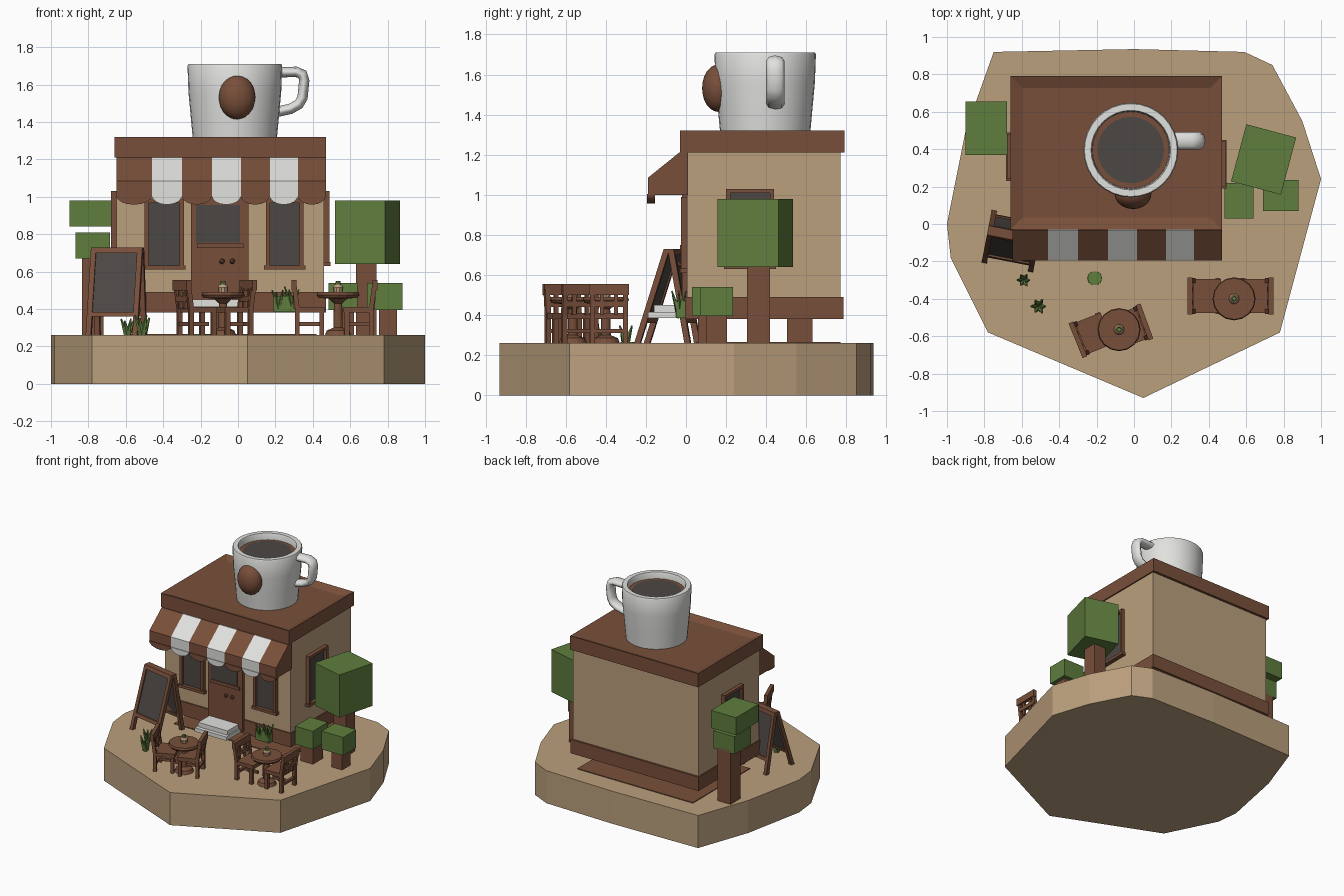
import bpy, bmesh, math
from mathutils import Matrix, Vector

if "Cube" in bpy.data.objects:
    bpy.data.objects.remove(bpy.data.objects["Cube"])


def mat(name, r, g, b):
    m = bpy.data.materials.new(name)
    m.diffuse_color = (r, g, b, 1)
    m.use_nodes = True
    m.node_tree.nodes["Principled BSDF"].inputs["Base Color"].default_value = m.diffuse_color
    return m


BEIGE = mat("sand_beige", 0.50, 0.35, 0.205)
BROWN = mat("wood_brown", 0.19, 0.078, 0.042)
GREEN = mat("leaf_green", 0.115, 0.205, 0.048)
DARK = mat("dark_grey", 0.072, 0.063, 0.056)
WHITE = mat("off_white", 0.75, 0.75, 0.73)


def finish(name, bm, mats, loc=(0, 0, 0), rot=0, smooth=False):
    bmesh.ops.recalc_face_normals(bm, faces=bm.faces)
    me = bpy.data.meshes.new(name)
    bm.to_mesh(me)
    bm.free()
    for m in mats:
        me.materials.append(m)
    ob = bpy.data.objects.new(name, me)
    bpy.context.collection.objects.link(ob)
    ob.location = loc
    ob.rotation_euler.z = math.radians(rot)
    if smooth:
        bpy.context.view_layer.objects.active = ob
        ob.select_set(True)
        bpy.ops.object.shade_smooth_by_angle(angle=math.radians(40))
        ob.select_set(False)
    return ob


def box(bm, x0, x1, y0, y1, z0, z1, mi=0):
    m = Matrix.Translation(((x0 + x1) / 2, (y0 + y1) / 2, (z0 + z1) / 2)) @ \
        Matrix.Diagonal((x1 - x0, y1 - y0, z1 - z0, 1))
    for v in bmesh.ops.create_cube(bm, size=1, matrix=m)["verts"]:
        for f in v.link_faces:
            f.material_index = mi


def prism(bm, pts, d, mi=0):
    """Extrude a 3D polygon by vector d."""
    d = Vector(d)
    a = [bm.verts.new(p) for p in pts]
    b = [bm.verts.new(Vector(p) + d) for p in pts]
    n = len(pts)
    faces = [bm.faces.new(a), bm.faces.new(b[::-1])]
    faces += [bm.faces.new((a[i], b[i], b[(i + 1) % n], a[(i + 1) % n])) for i in range(n)]
    for f in faces:
        f.material_index = mi


def lathe(bm, prof, n=24, mi=0):
    rings = [[bm.verts.new((r * math.cos(2 * math.pi * i / n), r * math.sin(2 * math.pi * i / n), z))
              for i in range(n)] for r, z in prof]
    fs = [bm.faces.new((p[i], p[(i + 1) % n], q[(i + 1) % n], q[i]))
          for p, q in zip(rings, rings[1:]) for i in range(n)]
    fs += [bm.faces.new(rings[0]), bm.faces.new(rings[-1])]
    for f in fs:
        f.material_index = mi


def simple_box(name, m, *dims):
    bm = bmesh.new()
    box(bm, *dims)
    return finish(name, bm, [m])


# Ground island
bm = bmesh.new()
outline = [(-0.75, 0.92), (0, 0.935), (0.59, 0.92), (0.74, 0.85), (0.9, 0.55), (1, 0.24),
           (0.78, -0.58), (0.05, -0.93), (-0.78, -0.58), (-0.98, -0.18), (-1, 0), (-0.9, 0.5)]
prism(bm, [(x, y, 0) for x, y in outline], (0, 0, 0.26))
finish("ground_island", bm, [BEIGE])
simple_box("ground_patch", BROWN, -0.6, 0.42, 0.05, 0.77, 0.255, 0.266)

# Building body, plinth and roof with a recessed top
simple_box("walls", BEIGE, -0.65, 0.46, 0.005, 0.77, 0.45, 1.23)
simple_box("plinth", BROWN, -0.66, 0.47, -0.005, 0.785, 0.38, 0.49)
bm = bmesh.new()
box(bm, -0.66, 0.47, -0.03, 0.79, 1.21, 1.32)
bm.faces.ensure_lookup_table()
top = max(bm.faces, key=lambda f: f.calc_center_median().z)
bmesh.ops.inset_region(bm, faces=[top], thickness=0.09)
bmesh.ops.translate(bm, verts=top.verts, vec=(0, 0, -0.025))
finish("roof", bm, [BROWN])

# Striped awning with scalloped edge
edges = [-0.65, -0.46, -0.30, -0.14, 0.015, 0.17, 0.32, 0.47]
bm = bmesh.new()
for i, (a, b) in enumerate(zip(edges, edges[1:])):
    side = [(a, 0.01, 1.21), (a, -0.035, 1.21), (a, -0.19, 1.085), (a, -0.19, 1.0), (a, 0.01, 1.0)]
    prism(bm, side, (b - a, 0, 0), i % 2)
    r, c = (b - a) / 2, (a + b) / 2
    arc = [(c + r * math.cos(t), -0.195, 1.005 - 0.047 * math.sin(t))
           for t in [math.pi * k / 8 for k in range(9)]]
    prism(bm, arc, (0, 0.04, 0), i % 2)
finish("awning", bm, [BROWN, WHITE])


# Windows: four frame bars, sill and glass, facing local -y
def window(name, loc, rot, w, h):
    bm = bmesh.new()
    t, w, h = 0.022, w / 2, h / 2
    box(bm, -w, -w + t, -0.03, 0.01, -h, h)
    box(bm, w - t, w, -0.03, 0.01, -h, h)
    box(bm, -w, w, -0.03, 0.01, h - t, h)
    box(bm, -w - 0.01, w + 0.01, -0.035, 0.01, -h, -h + t)
    box(bm, -w + t, w - t, -0.009, 0, -h + t, h - t, 1)
    finish(name, bm, [BROWN, DARK], loc, rot)


window("front_window_left", (-0.395, 0.005, 0.80), 0, 0.21, 0.38)
window("front_window_right", (0.25, 0.005, 0.80), 0, 0.2, 0.38)
window("side_window_right", (0.46, 0.32, 0.83), 90, 0.24, 0.40)
window("side_window_left", (-0.65, 0.36, 0.83), -90, 0.24, 0.40)

# Door with glass pane and knobs
bm = bmesh.new()
box(bm, -0.25, 0.055, -0.02, 0.02, 0.40, 1.0)
box(bm, -0.225, 0.01, -0.026, -0.018, 0.755, 0.955, 1)
box(bm, -0.22, 0.03, -0.03, -0.01, 0.725, 0.75)
for x in (-0.085, -0.03):
    bmesh.ops.create_icosphere(bm, subdivisions=1, radius=0.016,
                               matrix=Matrix.Translation((x, -0.03, 0.655)))
finish("door", bm, [BROWN, DARK])

# Door step
bm = bmesh.new()
box(bm, -0.25, 0.03, -0.19, 0, 0.385, 0.415)
box(bm, -0.24, 0.02, -0.16, 0, 0.415, 0.45)
finish("door_step", bm, [WHITE])

# Rooftop cup, coffee, handle and bean badge
bm = bmesh.new()
lathe(bm, [(0.222, 1.28), (0.235, 1.42), (0.248, 1.56), (0.253, 1.70), (0.248, 1.71),
           (0.213, 1.71), (0.208, 1.70), (0.205, 1.645)], 32)
finish("cup", bm, [WHITE], (-0.017, 0.395, 0), smooth=True)
bm = bmesh.new()
lathe(bm, [(0.207, 1.645), (0.207, 1.66)], 32)
lathe(bm, [(0.178, 1.655), (0.178, 1.664)], 24, 1)
finish("coffee", bm, [BROWN, DARK], (-0.017, 0.395, 0))
cu = bpy.data.curves.new("cup_handle", "CURVE")
cu.dimensions = "3D"
cu.bevel_depth, cu.bevel_resolution, cu.use_fill_caps = 0.028, 2, True
path = [(0.20, 1.665), (0.31, 1.668), (0.345, 1.655), (0.354, 1.62), (0.345, 1.53),
        (0.325, 1.495), (0.28, 1.47), (0.19, 1.45)]
sp = cu.splines.new("POLY")
sp.points.add(len(path) - 1)
for p, (x, z) in zip(sp.points, path):
    p.co = (x, 0, z, 1)
cu.materials.append(WHITE)
handle = bpy.data.objects.new("cup_handle", cu)
handle.location, handle.scale = (0, 0.445, 0), (1, 1.65, 1)
bpy.context.collection.objects.link(handle)
bm = bmesh.new()
bmesh.ops.create_icosphere(bm, subdivisions=3, radius=1, matrix=Matrix.Translation(
    (-0.005, 0.16, 1.532)) @ Matrix.Diagonal((0.098, 0.08, 0.118, 1)))
finish("bean_badge", bm, [BROWN], smooth=True)

# Block trees and potted bushes
simple_box("tree_trunk", BROWN, 0.63, 0.74, 0.305, 0.42, 0.25, 0.66)
bm = bmesh.new()
box(bm, -0.138, 0.138, -0.158, 0.158, 0.64, 0.98)
finish("tree_crown", bm, [GREEN], (0.693, 0.345, 0), -15)
for name, x0, x1, y0, y1, px0, px1 in (("bush_a", 0.485, 0.64, 0.03, 0.22, 0.51, 0.62),
                                       ("bush_b", 0.69, 0.88, 0.07, 0.235, 0.755, 0.85)):
    simple_box(name + "_leaves", GREEN, x0, x1, y0, y1, 0.395, 0.54)
    simple_box(name + "_pot", BROWN, px0, px1, y0 + 0.03, y1 - 0.03, 0.25, 0.41)
simple_box("left_tree_trunk", BROWN, -0.835, -0.72, 0.505, 0.63, 0.25, 0.69)
simple_box("left_tree_low_leaves", GREEN, -0.87, -0.685, 0.42, 0.63, 0.67, 0.81)
simple_box("left_tree_high_leaves", GREEN, -0.9, -0.68, 0.37, 0.655, 0.84, 0.98)


# Leafy plants made of leaning leaf cones
def plant(name, x, y, z, r, h, n=6):
    bm = bmesh.new()
    for i in range(n):
        m = Matrix.Rotation(2 * math.pi * i / n, 4, "Z") @ Matrix.Translation((r * 0.5, 0, h / 2)) \
            @ Matrix.Rotation(0.35, 4, "Y")
        bmesh.ops.create_cone(bm, cap_ends=True, segments=5, radius1=r * 0.42, radius2=r * 0.1,
                              depth=h * (1 if i % 2 else 0.75), matrix=m)
    finish(name, bm, [GREEN], (x, y, z))


plant("plant_left", -0.59, -0.30, 0.26, 0.04, 0.09)
plant("plant_front", -0.51, -0.44, 0.26, 0.045, 0.11)
plant("wall_plant_a", 0.22, -0.035, 0.385, 0.035, 0.12)
plant("wall_plant_b", 0.29, -0.035, 0.385, 0.035, 0.14)
simple_box("wall_planter_leaves", GREEN, 0.19, 0.31, -0.05, 0, 0.385, 0.47)
bm = bmesh.new()
lathe(bm, [(0.04, 0.255), (0.038, 0.266)], 10)
finish("ground_moss", bm, [GREEN], (-0.21, -0.29, 0))

# Folding chalkboard
bm = bmesh.new()


def slat(x0, x1, ya, za, yb, zb, t, mi=0):
    prism(bm, [(x0, ya, za), (x0, yb, zb), (x0, yb + t, zb), (x0, ya + t, za)], (x1 - x0, 0, 0), mi)


for s, foot, head in ((-1, -0.17, -0.02), (1, 0.085, -0.0)):
    at = lambda z: foot + (head - foot) * (z - 0.26) / 0.47
    for x in (-0.14, 0.112):
        slat(x, x + 0.028, foot, 0.26, head, 0.73, 0.03)
    slat(-0.14, 0.14, at(0.70), 0.70, head, 0.73, 0.03)
    slat(-0.14, 0.14, at(0.36), 0.36, at(0.385), 0.385, 0.03)
    slat(-0.115, 0.115, at(0.38) + 0.01, 0.38, at(0.705) + 0.01, 0.705, 0.012, 1)
finish("chalkboard", bm, [BROWN, DARK], (-0.645, -0.065, 0), -11)


# Cafe tables with a jar, and chairs facing local +x
def table(name, x, y):
    bm = bmesh.new()
    lathe(bm, [(0.07, 0.26), (0.06, 0.285), (0.025, 0.30), (0.022, 0.43), (0.05, 0.455),
               (0.105, 0.46), (0.115, 0.475), (0.11, 0.49)], 16)
    lathe(bm, [(0.024, 0.488), (0.028, 0.515), (0.02, 0.53)], 10, 1)
    lathe(bm, [(0.015, 0.53), (0.012, 0.55)], 8, 2)
    finish(name, bm, [BROWN, BEIGE, GREEN], (x, y, 0))


def chair(name, x, y, rot):
    bm = bmesh.new()
    box(bm, -0.07, 0.075, -0.09, 0.09, 0.38, 0.41)
    for s in (-0.095, 0.07):
        box(bm, 0.045, 0.07, s, s + 0.025, 0.26, 0.38)
        prism(bm, [(-0.085, s, 0.26), (-0.06, s, 0.26), (-0.06, s, 0.40), (-0.08, s, 0.55),
                   (-0.105, s, 0.55), (-0.085, s, 0.40)], (0, 0.025, 0))
    box(bm, -0.105, -0.078, -0.1, 0.1, 0.50, 0.555)
    box(bm, -0.095, -0.07, -0.08, 0.08, 0.44, 0.47)
    for s in (-0.045, 0.025):
        box(bm, -0.092, -0.075, s, s + 0.02, 0.40, 0.51)
    box(bm, -0.07, 0.06, -0.01, 0.01, 0.31, 0.33)
    box(bm, -0.08, -0.06, -0.08, 0.08, 0.31, 0.33)
    finish(name, bm, [BROWN], (x, y, 0), rot)


table("table_left", -0.08, -0.565)
chair("chair_left_a", -0.215, -0.585, 22)
chair("chair_left_b", -0.03, -0.555, 200)
table("table_right", 0.535, -0.40)
chair("chair_right_a", 0.39, -0.385, 0)
chair("chair_right_b", 0.64, -0.385, 180)
